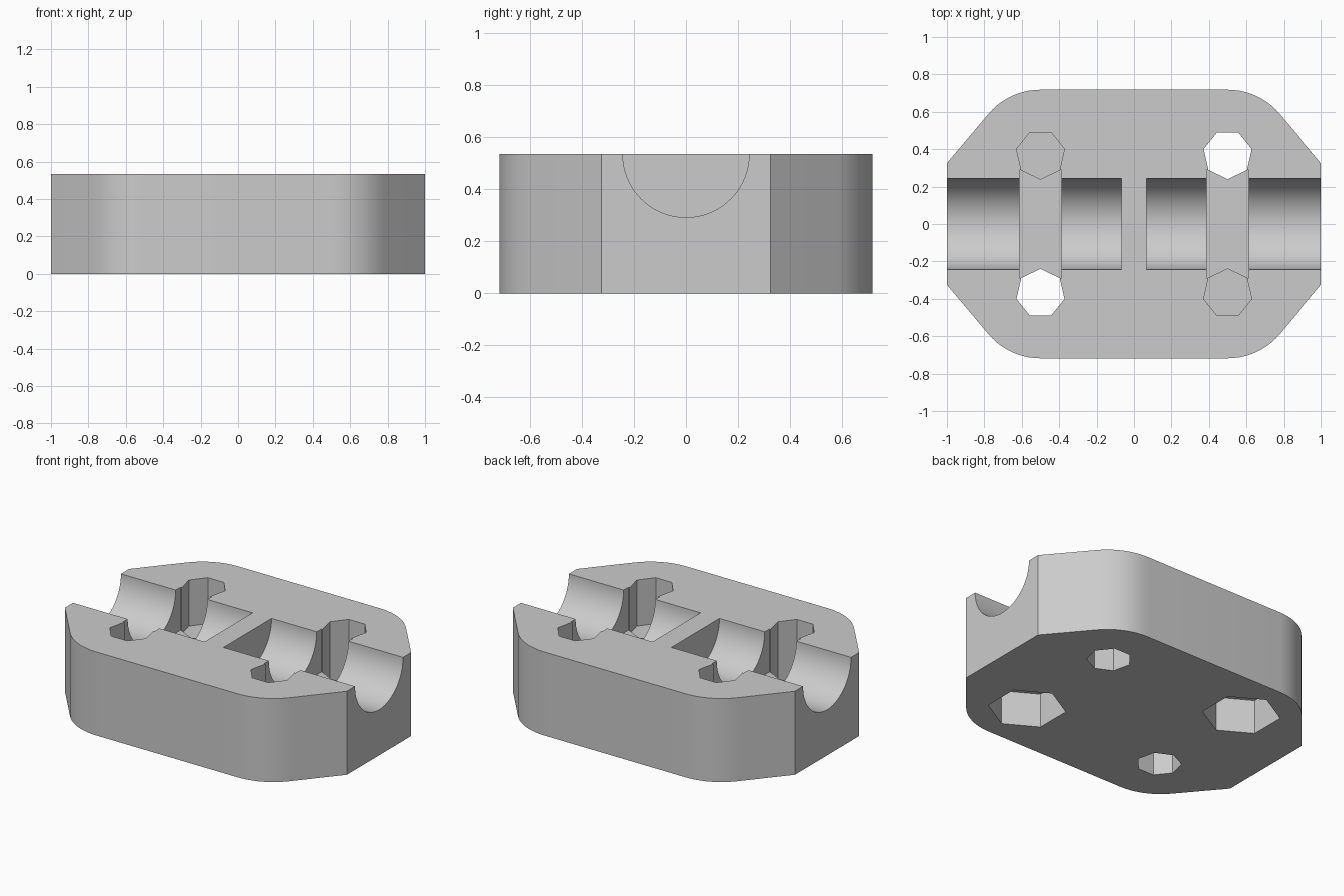
import bpy, bmesh, math

if "Cube" in bpy.data.objects:
    bpy.data.objects.remove(bpy.data.objects["Cube"])

H = 0.535          # block height
BORE = 0.243       # groove radius
HOLE_X, HOLE_Y = 0.5, 0.371


def prism(name, pts, z0, z1):
    """Extrude a closed outline in the xy plane from z0 to z1."""
    bm = bmesh.new()
    face = bm.faces.new([bm.verts.new((x, y, z0)) for x, y in pts])
    top = bmesh.ops.extrude_face_region(bm, geom=[face])["geom"]
    bmesh.ops.translate(bm, vec=(0, 0, z1 - z0),
                        verts=[v for v in top if isinstance(v, bmesh.types.BMVert)])
    bmesh.ops.recalc_face_normals(bm, faces=bm.faces)
    mesh = bpy.data.meshes.new(name)
    bm.to_mesh(mesh)
    bm.free()
    obj = bpy.data.objects.new(name, mesh)
    bpy.context.collection.objects.link(obj)
    return obj


def ngon(cx, cy, r, n, start):
    return [(cx + r * math.cos(start + math.tau * i / n),
             cy + r * math.sin(start + math.tau * i / n)) for i in range(n)]


def box(name, x0, x1, y0, y1, z0, z1):
    return prism(name, [(x0, y0), (x1, y0), (x1, y1), (x0, y1)], z0, z1)


# Block outline: one quarter with a rounded corner, mirrored to all four
R, SWEEP, STEPS = 0.364, math.radians(39.9), 10
quarter = [(1, 0.325)]
for i in range(STEPS + 1):
    a = SWEEP + (math.pi / 2 - SWEEP) * i / STEPS
    quarter.append((0.5 + R * math.cos(a), 0.718 - R + R * math.sin(a)))
half = quarter + [(-x, y) for x, y in reversed(quarter)]
block = prism("clamp_block", half + [(-x, -y) for x, y in half], 0, H)

cutters = []
for sx in (-1, 1):
    # Half-round rod groove, open at the outer end
    x0, x1 = sorted((sx * 0.067, sx * 1.1))
    bpy.ops.mesh.primitive_cylinder_add(vertices=96, radius=BORE, depth=x1 - x0,
                                        location=((x0 + x1) / 2, 0, H),
                                        rotation=(0, math.pi / 2, 0))
    groove = bpy.context.object
    groove.name = "groove_cutter"
    cutters.append(groove)
    # Flat-bottomed cross slot
    cutters.append(box("slot_cutter", sx * HOLE_X - 0.112, sx * HOLE_X + 0.112,
                       -0.29, 0.29, 0.26, H + 0.1))
    for sy in (-1, 1):
        # Seven-sided bolt holes, two through and two blind above a nut pocket
        blind = sx != sy
        cutters.append(prism("bolt_hole_cutter",
                             ngon(sx * HOLE_X, sy * HOLE_Y, 0.1315, 7, -sy * math.pi / 2),
                             0.24 if blind else -0.1, H + 0.1))
        if blind:
            cutters.append(prism("nut_pocket_cutter",
                                 ngon(sx * HOLE_X, sy * HOLE_Y, 0.228, 6, math.pi / 2),
                                 -0.1, 0.22))

# Cut, then bake the result and remove the cutters
for c in cutters:
    m = block.modifiers.new(c.name, "BOOLEAN")
    m.operation, m.solver, m.object = "DIFFERENCE", "EXACT", c
    c.hide_render = True
bpy.context.view_layer.update()
baked = bpy.data.meshes.new_from_object(
    block.evaluated_get(bpy.context.evaluated_depsgraph_get()))
block.modifiers.clear()
block.data = baked
for c in cutters:
    bpy.data.objects.remove(c)

# Plain grey plastic
grey = bpy.data.materials.new("grey_plastic")
grey.diffuse_color = (0.6, 0.6, 0.6, 1)
grey.use_nodes = True
grey.node_tree.nodes["Principled BSDF"].inputs["Base Color"].default_value = grey.diffuse_color
block.data.materials.clear()
block.data.materials.append(grey)

bpy.ops.object.select_all(action="DESELECT")
block.select_set(True)
bpy.context.view_layer.objects.active = block
bpy.ops.object.shade_smooth_by_angle(angle=math.radians(30))
